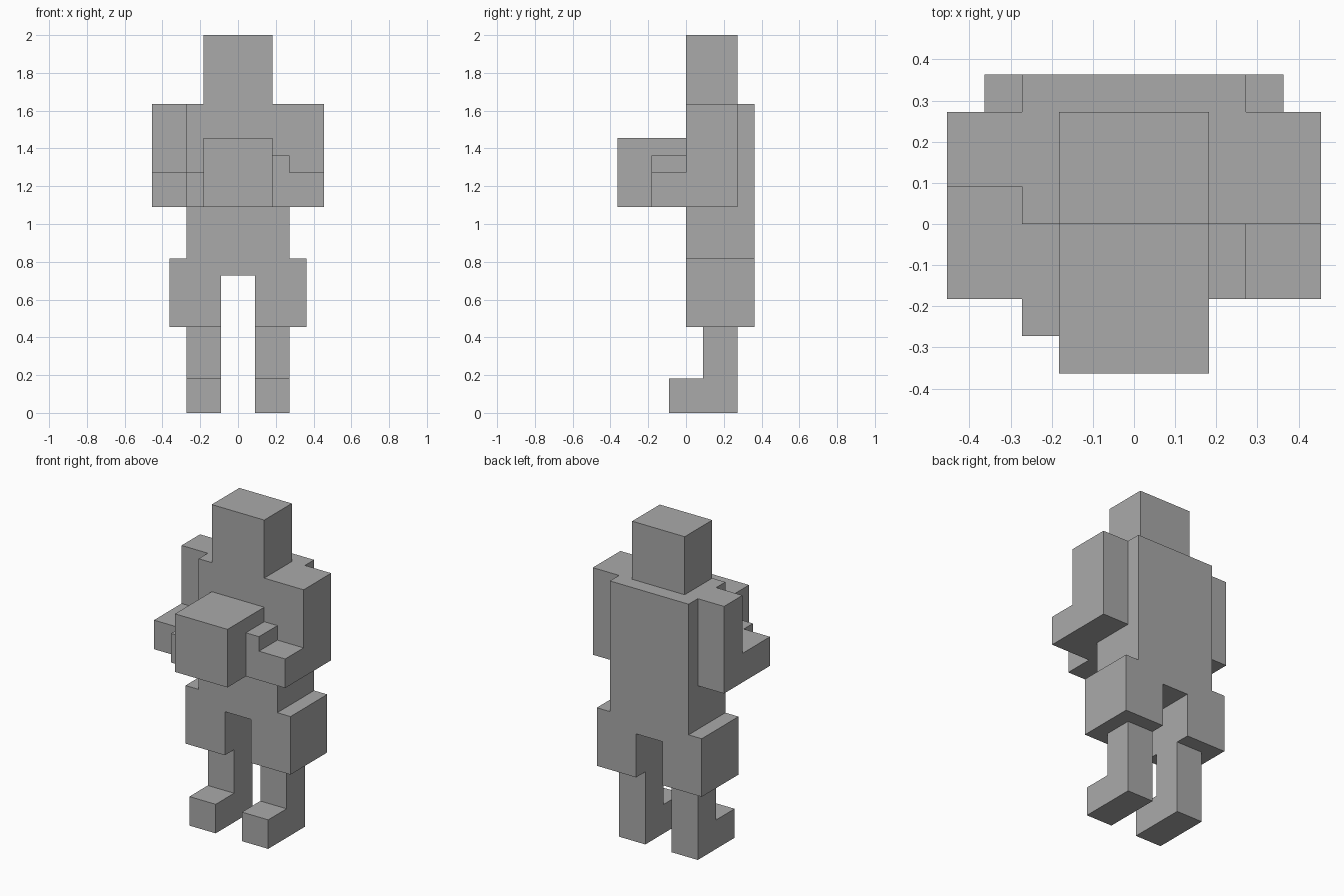
import bpy
import bmesh
from mathutils import Vector

UNIT = 2 / 11  # two grid cells; the figure is 22 cells tall
CELL = UNIT / 2

cube = bpy.data.objects.get("Cube")
if cube:
    bpy.data.objects.remove(cube, do_unlink=True)

grey = bpy.data.materials.new("plain grey")
grey.use_nodes = True
colour = (0.4, 0.4, 0.4, 1)
grey.diffuse_color = colour
grey.node_tree.nodes["Principled BSDF"].inputs["Base Color"].default_value = colour


def extrude_profile(name, profile, axis, start, end):
    """Extrude a flat outline, given in cells, along x or y."""
    bm = bmesh.new()
    if axis == "x":
        points = [Vector((start, a, b)) for a, b in profile]
        depth = Vector((end - start, 0, 0))
    else:
        points = [Vector((a, start, b)) for a, b in profile]
        depth = Vector((0, end - start, 0))
    face = bm.faces.new([bm.verts.new(p * CELL) for p in points])
    result = bmesh.ops.extrude_face_region(bm, geom=[face], use_keep_orig=True)
    moved = [v for v in result["geom"] if isinstance(v, bmesh.types.BMVert)]
    bmesh.ops.translate(bm, verts=moved, vec=depth * CELL)
    bmesh.ops.recalc_face_normals(bm, faces=bm.faces)
    mesh = bpy.data.meshes.new(name)
    bm.to_mesh(mesh)
    bm.free()
    mesh.materials.append(grey)
    obj = bpy.data.objects.new(name, mesh)
    bpy.context.collection.objects.link(obj)
    return obj


def box(name, x, y, z):
    outline = [(x[0], z[0]), (x[1], z[0]), (x[1], z[1]), (x[0], z[1])]
    return extrude_profile(name, outline, "y", *y)


# Head and torso
box("head", (-2, 2), (0, 3), (18, 22))
box("torso", (-3, 3), (0, 4), (9, 18))

# Baggy trousers: one arch-shaped outline
trousers = [(-4, 5), (-1, 5), (-1, 8), (1, 8), (1, 5), (4, 5),
            (4, 9), (3, 9), (-3, 9), (-4, 9)]
extrude_profile("trousers", trousers, "y", 0, 4)

# Lower legs with feet pointing forward
leg = [(-1, 0), (3, 0), (3, 5), (1, 5), (1, 2), (-1, 2)]
for side, x in (("right", -3), ("left", 1)):
    extrude_profile(side + "_lower_leg", leg, "x", x, x + 2)


# Bent arms; the right upper arm is set further back
def arm(name, elbow_y, x):
    outline = [(-2, 12), (3, 12), (3, 18), (elbow_y, 18), (elbow_y, 14), (-2, 14)]
    extrude_profile(name, outline, "x", x, x + 2)


arm("right_arm", 1, -5)
arm("left_arm", 0, 3)

# Hands holding a crate
box("right_hand", (-3, -2), (-3, 0), (12, 14))
box("left_hand", (2, 3), (-2, 0), (12, 15))
box("crate", (-2, 2), (-4, 0), (12, 16))
